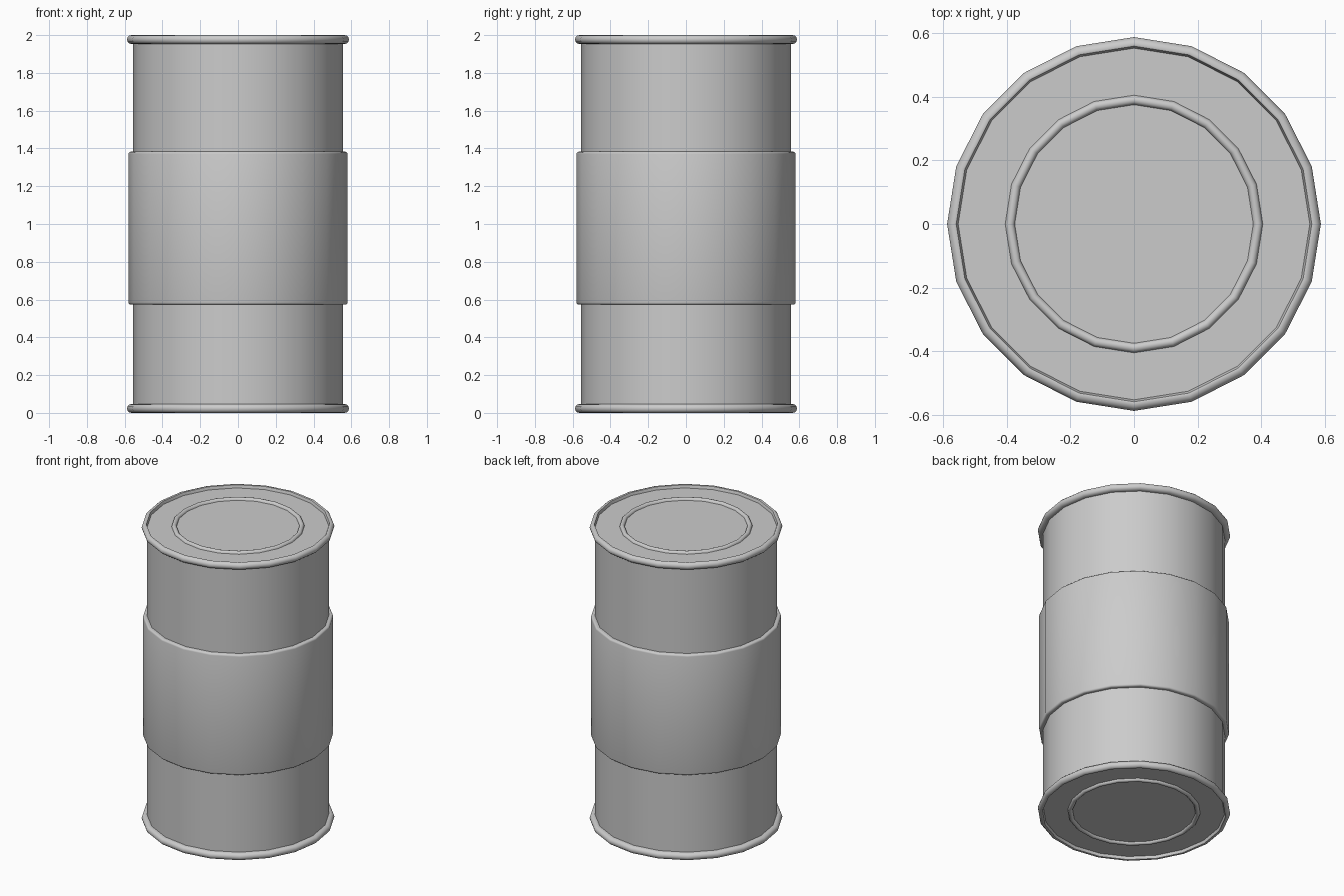
import bpy
import math

old = bpy.data.objects.get("Cube")
if old:
    bpy.data.objects.remove(old, do_unlink=True)

SIDES = 20
metal = bpy.data.materials.new("grey_metal")
metal.use_nodes = True
GREY = (0.6, 0.6, 0.6, 1)
metal.diffuse_color = GREY
metal.node_tree.nodes["Principled BSDF"].inputs["Base Color"].default_value = GREY


def lathe(name, profile, closed=False):
    """Spin (radius, z) points, listed upwards on the outside, around z."""
    verts, faces, n = [], [], len(profile)
    for s in range(SIDES):
        a = 2 * math.pi * s / SIDES
        verts += [(r * math.cos(a), r * math.sin(a), z) for r, z in profile]
    for s in range(SIDES):
        p, q = s * n, (s + 1) % SIDES * n
        for i in range(n if closed else n - 1):
            j = (i + 1) % n
            faces.append((p + i, q + i, q + j, p + j))
    if not closed:  # flat end caps
        faces.append([s * n for s in reversed(range(SIDES))])
        faces.append([s * n + n - 1 for s in range(SIDES)])
    mesh = bpy.data.meshes.new(name)
    mesh.from_pydata(verts, [], faces)
    mesh.materials.append(metal)
    obj = bpy.data.objects.new(name, mesh)
    bpy.context.collection.objects.link(obj)
    bpy.ops.object.select_all(action="DESELECT")
    obj.select_set(True)
    bpy.context.view_layer.objects.active = obj
    bpy.ops.object.shade_smooth_by_angle(angle=math.radians(40))
    return obj


def arc(r, z, radius, start, end, steps):
    """Points on a circular arc, angles in degrees."""
    angles = [math.radians(start + (end - start) * i / steps) for i in range(steps + 1)]
    return [(r + radius * math.cos(a), z + radius * math.sin(a)) for a in angles]


# Drum wall with lids set just below the rims
lathe("drum_body", [(0.555, 0.02), (0.555, 1.98)])

# Wide middle sleeve with rounded edges
lathe("middle_sleeve",
      [(0.54, 0.573)] + arc(0.568, 0.585, 0.012, -90, 0, 3)
      + arc(0.568, 1.371, 0.012, 0, 90, 3) + [(0.54, 1.383)])

# Rolled rims and raised lid beads, mirrored at both ends
for end, sign in (("top", 1), ("bottom", -1)):
    def z(height):
        return 1 + sign * height

    rim = [(0.552, z(0.953))] + [
        (r, z(h)) for r, h in arc(0.564, 0.9765, 0.0235, -90, 90, 6)
    ] + [(0.559, z(0.998)), (0.552, z(0.978))]
    bead = [(r, z(h)) for r, h in arc(0.39, 0.98, 0.015, 0, 180, 6)]
    if sign < 0:
        rim.reverse()
        bead.reverse()
    lathe(end + "_rim", rim, closed=True)
    lathe(end + "_lid_bead", bead, closed=True)
